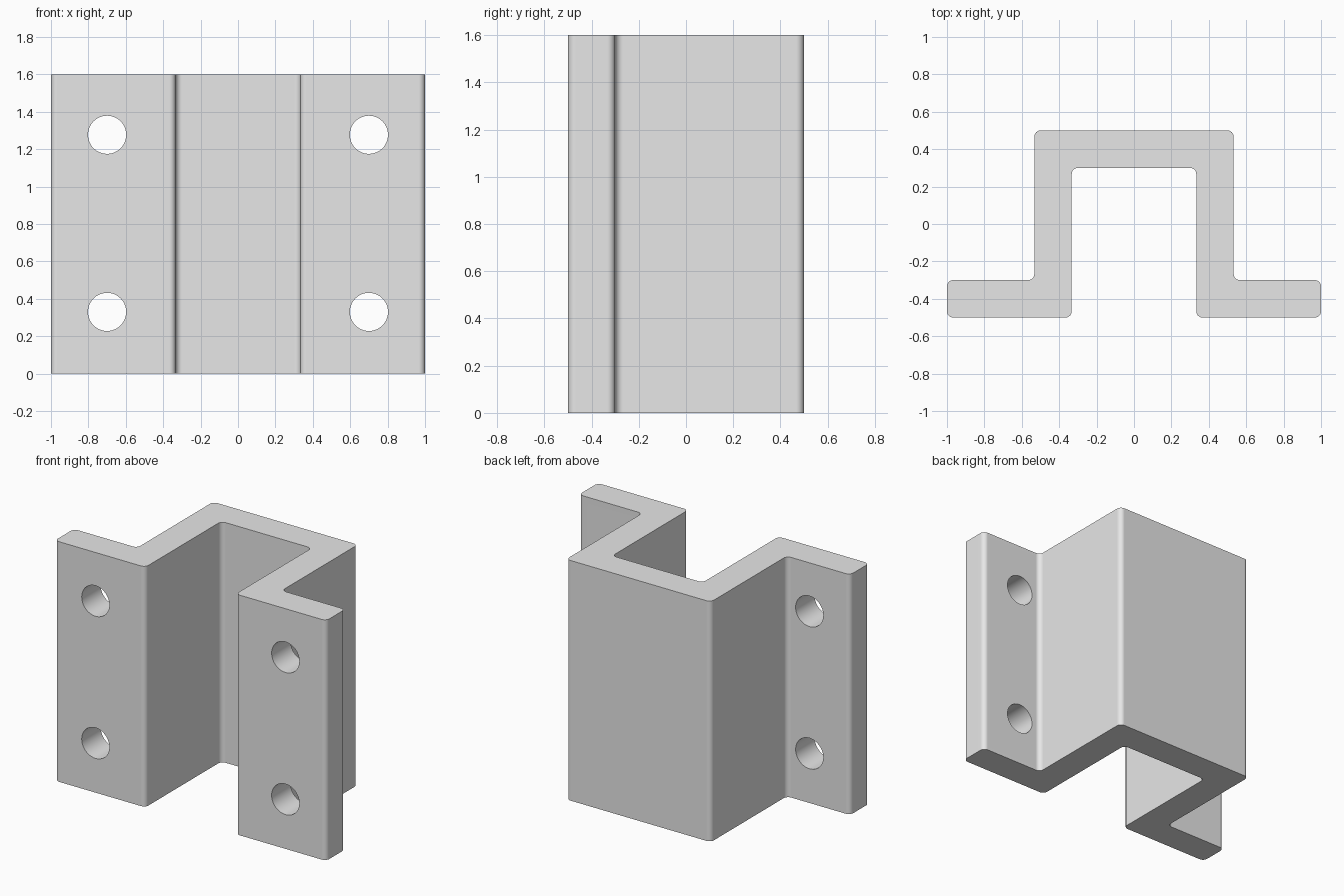
import bpy, bmesh
from math import pi, radians
from mathutils import Matrix, Vector

if "Cube" in bpy.data.objects:
    bpy.data.objects.remove(bpy.data.objects["Cube"], do_unlink=True)

HEIGHT = 1.6
ROUND = 0.033

grey = bpy.data.materials.new("plain_grey")
grey.use_nodes = True
grey.diffuse_color = (0.8, 0.8, 0.8, 1)
grey.node_tree.nodes["Principled BSDF"].inputs["Base Color"].default_value = grey.diffuse_color


def mesh_object(name, bm):
    bmesh.ops.recalc_face_normals(bm, faces=bm.faces)
    mesh = bpy.data.meshes.new(name)
    bm.to_mesh(mesh)
    bm.free()
    mesh.materials.append(grey)
    obj = bpy.data.objects.new(name, mesh)
    bpy.context.collection.objects.link(obj)
    return obj


# Hat-shaped profile: right half mirrored to the left
half = [(0.333, 0.3), (0.333, -0.5), (1, -0.5), (1, -0.3), (0.533, -0.3), (0.533, 0.5)]
outline = half + [(-x, y) for x, y in reversed(half)]

# Extrude the profile and round its upright edges
bm = bmesh.new()
base = bm.faces.new([bm.verts.new((x, y, 0)) for x, y in outline])
extruded = bmesh.ops.extrude_face_region(bm, geom=[base], use_keep_orig=True)
top_verts = [v for v in extruded["geom"] if isinstance(v, bmesh.types.BMVert)]
bmesh.ops.translate(bm, verts=top_verts, vec=Vector((0, 0, HEIGHT)))
bmesh.ops.recalc_face_normals(bm, faces=bm.faces)
uprights = [e for e in bm.edges if abs(e.verts[0].co.z - e.verts[1].co.z) > 1]
bmesh.ops.bevel(bm, geom=uprights, offset=ROUND, offset_type='OFFSET',
                segments=6, profile=0.5, affect='EDGES')
bracket = mesh_object("hat_bracket", bm)

# Bolt hole cutters through both flanges
bm = bmesh.new()
for x in (-0.7, 0.7):
    for z in (0.33, 1.277):
        place = Matrix.Translation((x, -0.4, z)) @ Matrix.Rotation(pi / 2, 4, 'X')
        bmesh.ops.create_cone(bm, cap_ends=True, segments=48, radius1=0.102,
                              radius2=0.102, depth=0.4, matrix=place)
cutter = mesh_object("bolt_hole_cutter", bm)
cutter.hide_render = True

# Cut the holes, then shade smooth with flat faces kept flat
bpy.ops.object.select_all(action='DESELECT')
bracket.select_set(True)
bpy.context.view_layer.objects.active = bracket
cut = bracket.modifiers.new("bolt_holes", 'BOOLEAN')
cut.operation = 'DIFFERENCE'
cut.solver = 'EXACT'
cut.object = cutter
bpy.ops.object.modifier_apply(modifier=cut.name)
bpy.data.objects.remove(cutter, do_unlink=True)
bpy.ops.object.shade_smooth_by_angle(angle=radians(30))
weighted = bracket.modifiers.new("flat_face_normals", 'WEIGHTED_NORMAL')
weighted.keep_sharp = True
